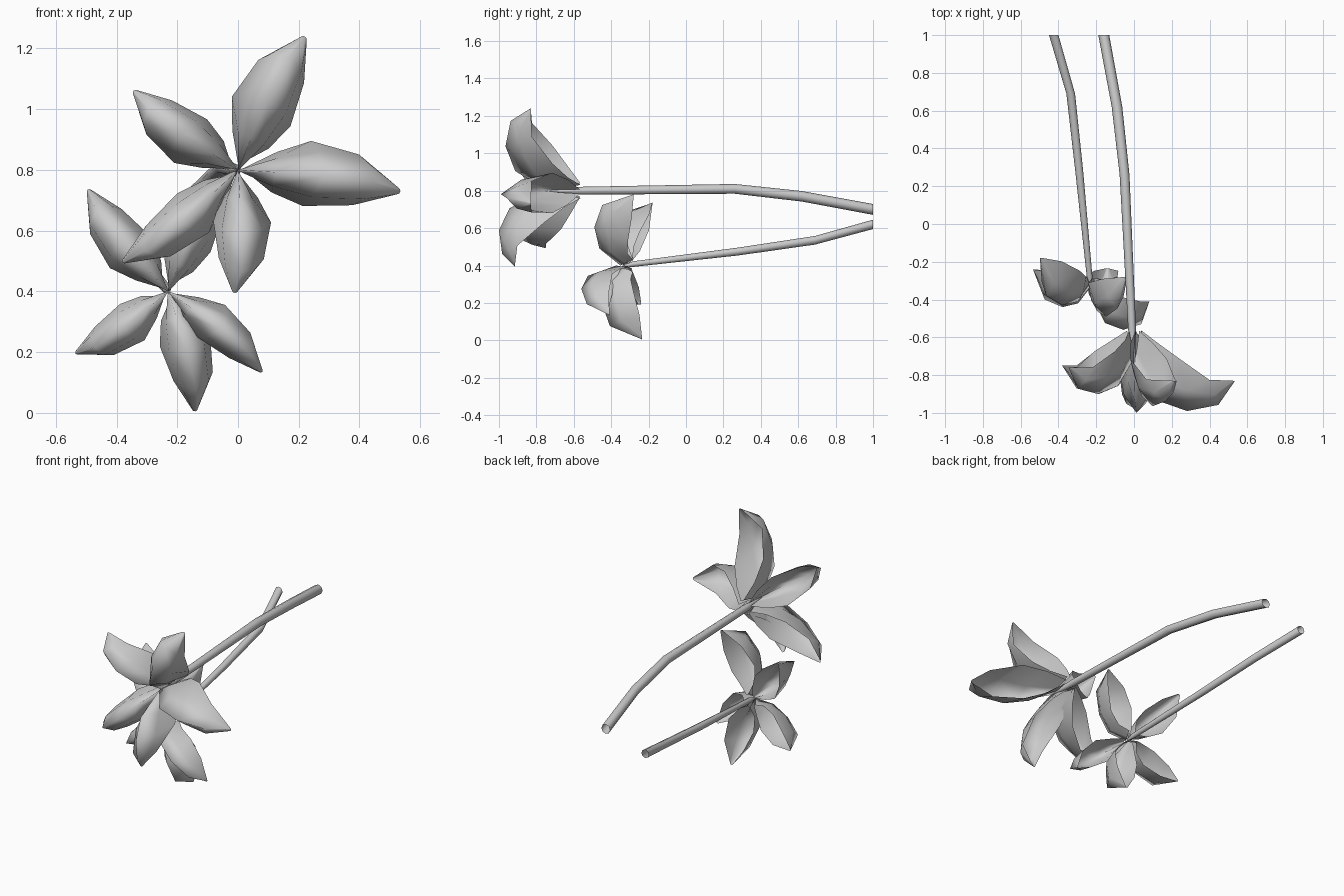
import bpy, math

if "Cube" in bpy.data.objects:
    bpy.data.objects.remove(bpy.data.objects["Cube"])


def lerp(a, b, t):
    return a + (b - a) * t


def add_mesh(name, verts, faces):
    me = bpy.data.meshes.new(name)
    me.from_pydata(verts, [], faces)
    me.shade_smooth()
    ob = bpy.data.objects.new(name, me)
    bpy.context.collection.objects.link(ob)


def petal(name, base, tip, front, half_width, throat, lift):
    """Keeled petal: midrib pushed forward to y=front, edges folded back."""
    bx, by, bz = base
    tx, ty, tz = tip
    length = math.hypot(tx - bx, tz - bz)
    ax, az = (tx - bx) / length, (tz - bz) / length
    deep = front - by
    # rows: (mid radius, mid y, edge radius, edge y, width factor, sideways bend)
    rows = [
        (0.0, by + throat * deep, 0.04 / length, by, 0.10, 0.0),
        (0.23, by + 0.87 * deep, 0.22, lerp(by, ty, 0.25) + lift * deep, 0.62, 0.008),
        (0.52, front, 0.42, lerp(by, ty, 0.56) + lift * deep, 1.0, 0.018),
        (0.83, lerp(front, ty, 0.2), 0.72, lerp(by, ty, 0.9) + 0.05 * deep, 0.78, 0.018),
        (1.0, ty, 0.985, ty, 0.1, 0.0),
    ]
    verts, faces = [], []
    for mr, my, er, ey, w, bend in rows:
        for side, fold in ((-1, 1), (-0.7, 0.4), (0, 0), (0.7, 0.4), (1, 1)):
            r = lerp(mr, er, fold) * length
            y = lerp(my, ey, fold)
            s = side * w * half_width + bend
            verts.append((bx + ax * r - az * s, y, bz + az * r + ax * s))
    for i in range(len(rows) - 1):
        for j in range(4):
            a = i * 5 + j
            faces.append((a, a + 1, a + 6, a + 5))
    add_mesh(name, verts, faces)


def stem(name, points, sides=8):
    """Open tapered tube through (x, y, z, radius) points, running along y."""
    verts, faces = [], []
    for x, y, z, r in points:
        for k in range(sides):
            t = 2 * math.pi * k / sides
            verts.append((x + r * math.cos(t), y, z + r * math.sin(t)))
    for i in range(len(points) - 1):
        for k in range(sides):
            n = (k + 1) % sides
            faces.append((i * sides + k, i * sides + n,
                          (i + 1) * sides + n, (i + 1) * sides + k))
    add_mesh(name, verts, faces)


# Upper flower: petal tip, foremost y, half width
upper = [
    ((0.22, -0.83, 1.24), -0.965, 0.108),
    ((0.535, -0.83, 0.73), -0.99, 0.108),
    ((-0.01, -0.915, 0.395), -1.0, 0.095),
    ((-0.38, -0.75, 0.495), -0.90, 0.083),
    ((-0.345, -0.76, 1.06), -0.90, 0.090),
]
for i, (tip, front, w) in enumerate(upper):
    petal(f"upper_petal_{i + 1}", (0, -0.565, 0.80), tip, front, w, 0.44, 0.0)

# Lower flower
lower = [
    ((-0.495, -0.18, 0.735), -0.43, 0.085),
    ((-0.04, -0.28, 0.78), -0.49, 0.085),
    ((0.08, -0.41, 0.135), -0.56, 0.070),
    ((-0.14, -0.235, 0.005), -0.45, 0.085),
    ((-0.535, -0.24, 0.195), -0.44, 0.072),
]
for i, (tip, front, w) in enumerate(lower):
    petal(f"lower_petal_{i + 1}", (-0.23, -0.285, 0.40), tip, front, w, 0.32, 0.14)

# Stems
stem("upper_stem", [(-0.16, 1.0, 0.70, 0.029), (-0.09, 0.62, 0.77, 0.028),
                    (-0.05, 0.26, 0.81, 0.026), (-0.01, -0.56, 0.80, 0.021),
                    (0.0, -0.74, 0.80, 0.006)])
stem("lower_stem", [(-0.425, 1.0, 0.62, 0.025), (-0.335, 0.69, 0.535, 0.023),
                    (-0.29, 0.28, 0.475, 0.021), (-0.235, -0.28, 0.408, 0.015),
                    (-0.23, -0.33, 0.40, 0.006)])
